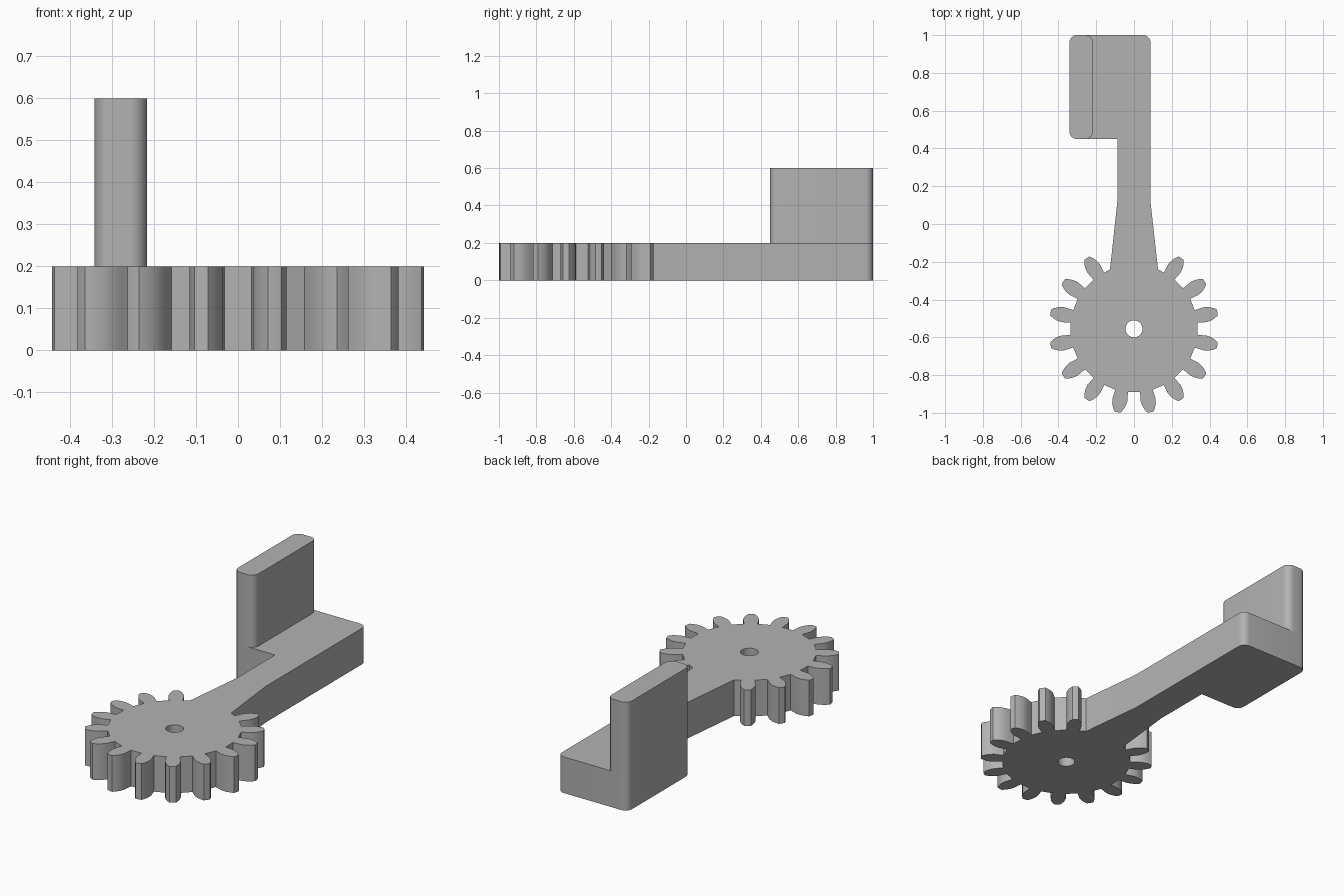
import bpy, bmesh, math
from mathutils import Vector

cube = bpy.data.objects.get("Cube")
if cube:
    bpy.data.objects.remove(cube, do_unlink=True)

grey = bpy.data.materials.new("plain grey")
grey.use_nodes = True
colour = (0.45, 0.45, 0.45, 1)
grey.diffuse_color = colour
grey.node_tree.nodes["Principled BSDF"].inputs["Base Color"].default_value = colour

HUB = Vector((0, -0.555))
ROUND = 0.04


def prism(name, outline, z0, z1):
    """Extrude a counterclockwise outline from z0 to z1."""
    bm = bmesh.new()
    face = bm.faces.new([bm.verts.new((p[0], p[1], z0)) for p in outline])
    top = bmesh.ops.extrude_face_region(bm, geom=[face])["geom"]
    verts = [g for g in top if isinstance(g, bmesh.types.BMVert)]
    bmesh.ops.translate(bm, verts=verts, vec=(0, 0, z1 - z0))
    bmesh.ops.recalc_face_normals(bm, faces=bm.faces)
    mesh = bpy.data.meshes.new(name)
    bm.to_mesh(mesh)
    bm.free()
    mesh.materials.append(grey)
    obj = bpy.data.objects.new(name, mesh)
    bpy.context.collection.objects.link(obj)
    return obj


def arc(cx, cy, r, start, end, steps=8):
    angles = [math.radians(start + (end - start) * i / steps) for i in range(steps + 1)]
    return [(cx + r * math.cos(a), cy + r * math.sin(a)) for a in angles]


def select(obj):
    bpy.ops.object.select_all(action='DESELECT')
    obj.select_set(True)
    bpy.context.view_layer.objects.active = obj


# Gear teeth: radius and half width of one flank, from root to tip
flank = [(0.335, 0.034), (0.36, 0.037), (0.385, 0.04),
         (0.41, 0.036), (0.432, 0.027), (0.449, 0.0165)]
tooth = [(r, -w) for r, w in flank] + [(0.4505, 0)] + list(reversed(flank))
outline = []
for i in range(14):
    a = math.radians(123.75 + 22.5 * i)
    out = Vector((math.cos(a), math.sin(a)))
    side = Vector((-out.y, out.x))
    outline += [HUB + out * r + side * w for r, w in tooth]

# Tapered arm and the wide end with rounded corners
left, right, back, front = -0.342, 0.087, 1.0, 0.45
outline += [(0.127, -0.24), (right, 0.12)]
outline += arc(right - ROUND, back - ROUND, ROUND, 0, 90)
outline += arc(left + ROUND, back - ROUND, ROUND, 90, 180)
outline += arc(left + ROUND, front + ROUND, ROUND, 180, 270)
outline += [(-0.088, front), (-0.088, 0.12), (-0.127, -0.24)]
body = prism("gear_arm", outline, 0, 0.2)

# Axle hole
cutter = prism("axle_hole_cutter", arc(HUB.x, HUB.y, 0.045, 0, 360 - 11.25, 31), -0.1, 0.3)
cutter.hide_render = True
hole = body.modifiers.new("axle hole", 'BOOLEAN')
hole.operation = 'DIFFERENCE'
hole.solver = 'EXACT'
hole.object = cutter
select(body)
bpy.ops.object.modifier_apply(modifier=hole.name)
bpy.data.objects.remove(cutter, do_unlink=True)

# Upright plate
plate_right = -0.217
corners = [(plate_right, back, -1, -1, 0), (left, back, 1, -1, 90),
           (left, front, 1, 1, 180), (plate_right, front, -1, 1, 270)]
plate_outline = []
for x, y, sx, sy, start in corners:
    plate_outline += arc(x + sx * ROUND, y + sy * ROUND, ROUND, start, start + 90)
plate = prism("upright_plate", plate_outline, 0.2, 0.6)

for obj in (body, plate):
    select(obj)
    bpy.ops.object.shade_smooth_by_angle(angle=math.radians(25))
